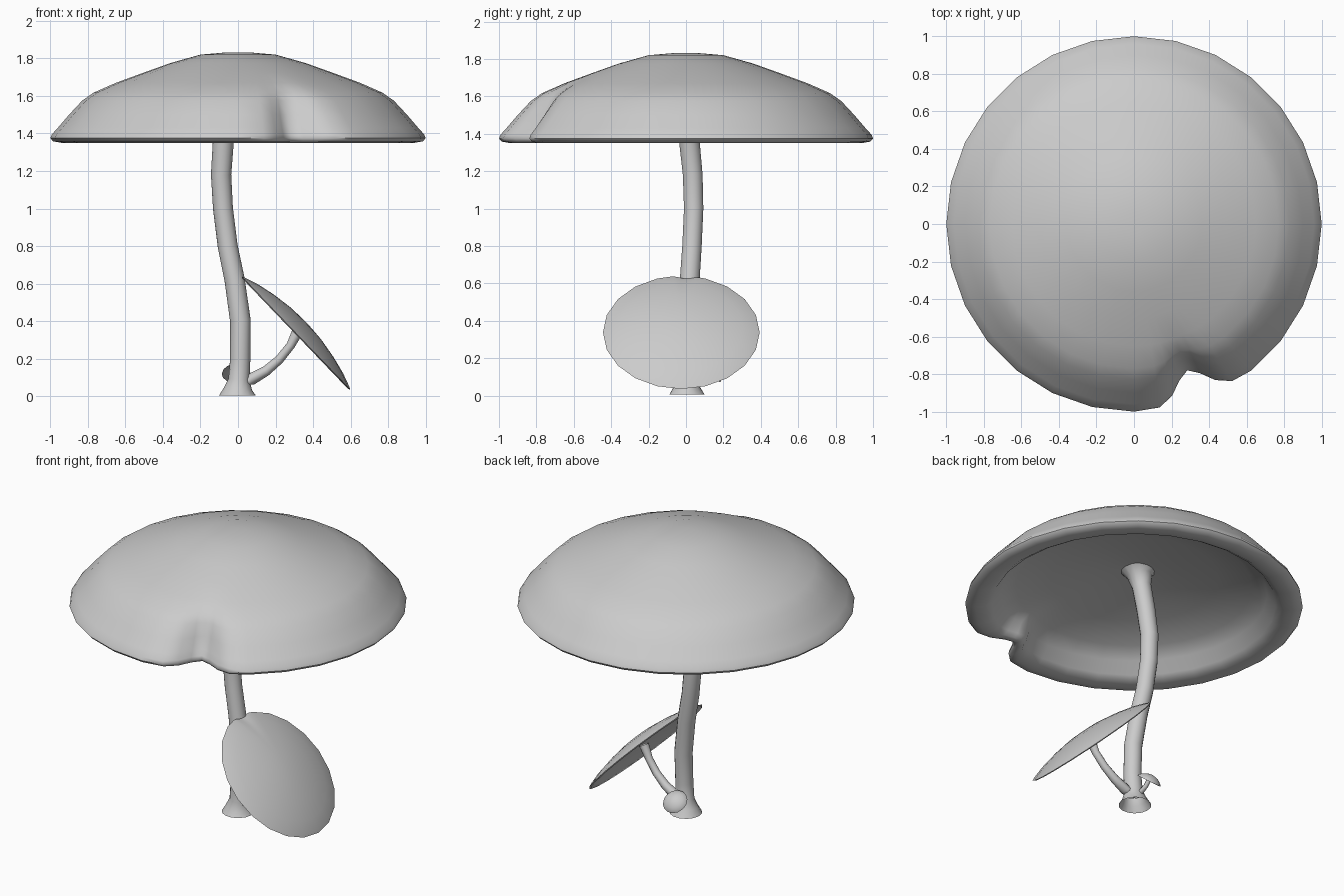
import bpy, bmesh, math
from mathutils import Vector, Matrix

if "Cube" in bpy.data.objects:
    bpy.data.objects.remove(bpy.data.objects["Cube"])


def finish(bm, name, angle=60):
    bmesh.ops.remove_doubles(bm, verts=bm.verts, dist=1e-5)
    bmesh.ops.recalc_face_normals(bm, faces=bm.faces)
    me = bpy.data.meshes.new(name)
    bm.to_mesh(me)
    bm.free()
    ob = bpy.data.objects.new(name, me)
    bpy.context.collection.objects.link(ob)
    bpy.ops.object.select_all(action='DESELECT')
    ob.select_set(True)
    bpy.context.view_layer.objects.active = ob
    bpy.ops.object.shade_smooth_by_angle(angle=math.radians(angle))
    return ob


def bridge(bm, rings):
    n = len(rings[0])
    for a, b in zip(rings, rings[1:]):
        for i in range(n):
            j = (i + 1) % n
            bm.faces.new((a[i], a[j], b[j], b[i]))


def cap(name, profile, segs, centre=(0, 0, 0), normal=(0, 0, 1), notch=None):
    """Lathe a profile (top to underside) and pull in one notch: (angle, width, depth)."""
    angles = [360 * i / segs for i in range(segs)]
    if notch:
        a0, w, depth = notch
        angles = [a for a in angles if abs((a - a0 + 180) % 360 - 180) > 2 * w]
        angles = sorted(angles + [(a0 + w * k) % 360 for k in (-1.6, -1, -.5, 0, .5, 1, 1.6)])
    R = max(p[0] for p in profile)
    rot = Vector(normal).to_track_quat('Z', 'Y').to_matrix().to_4x4()
    mat = Matrix.Translation(centre) @ (rot if normal != (0, 0, 1) else Matrix())
    bm = bmesh.new()
    rings = []
    for r, z in profile:
        ring = []
        for a in angles:
            s = 1
            if notch:
                t = min(1, max(0, (r / R - 0.6) / 0.4))
                d = (a - a0 + 180) % 360 - 180
                s -= depth * math.exp(-(d / w) ** 2) * t * t * (3 - 2 * t)
            th = math.radians(a)
            ring.append(bm.verts.new(mat @ Vector((r * s * math.cos(th), r * s * math.sin(th), z))))
        rings.append(ring)
    bridge(bm, rings)
    bm.faces.new(rings[0])
    bm.faces.new(rings[-1])
    return finish(bm, name)


def stem(name, pts, sides=14):
    """Tube through (x, y, z, radius) points; the first ring stays level."""
    bm = bmesh.new()
    P = [Vector(p[:3]) for p in pts]
    rings = []
    for i, p in enumerate(P):
        tan = (P[min(i + 1, len(P) - 1)] - P[max(i - 1, 0)]).normalized()
        if i == 0:
            tan = Vector((0, 0, 1))
        u = Vector((0, 1, 0)).cross(tan)
        u = u.normalized() if u.length > .1 else Vector((1, 0, 0))
        v = tan.cross(u)
        rings.append([bm.verts.new(p + pts[i][3] * (u * math.cos(t) + v * math.sin(t)))
                      for t in (2 * math.pi * k / sides for k in range(sides))])
    bridge(bm, rings)
    return finish(bm, name)


# large mushroom
cap("large_cap",
    [(.06, 1.832), (.2, 1.82), (.36, 1.775), (.5, 1.725), (.65, 1.67), (.77, 1.617), (.83, 1.575),
     (.9, 1.5), (.96, 1.43), (.992, 1.395), (1.0, 1.375), (.985, 1.358), (.94, 1.35), (.88, 1.355),
     (.84, 1.38), (.79, 1.45), (.7, 1.5), (.5, 1.555), (.25, 1.595), (.06, 1.62)],
    28, notch=(290, 7.5, .17))
stem("large_stem",
     [(-.003, .005, .005, .097), (0, .003, .04, .075), (.005, .002, .09, .056), (.012, 0, .2, .054),
      (.013, .007, .4, .055), (-.018, .02, .62, .054), (-.055, .032, .8, .053), (-.08, .041, 1.0, .053),
      (-.09, .036, 1.18, .054), (-.078, .018, 1.36, .056), (-.055, .005, 1.52, .058),
      (-.045, 0, 1.59, .075), (-.042, 0, 1.625, .11)])

# medium tilted mushroom
cap("medium_cap",
    [(.03, .075), (.12, .07), (.23, .053), (.33, .03), (.4, .006), (.419, -.003), (.41, -.009),
     (.37, -.004), (.28, .012), (.15, .025), (.03, .03)],
    20, centre=(.31, -.025, .34), normal=(.722, 0, .692), notch=(87, 6, .05))
stem("medium_stem",
     [(.02, 0, .06, .03), (.07, 0, .09, .032), (.15, -.003, .135, .027), (.22, -.01, .195, .024),
      (.28, -.018, .27, .023), (.32, -.022, .35, .03)], 10)

# tiny mushroom at the back
cap("tiny_cap",
    [(.008, .034), (.03, .03), (.055, .018), (.073, .002), (.077, -.006), (.07, -.007),
     (.04, .004), (.008, .01)],
    14, centre=(-.01, .13, .125), normal=(-.04, .64, .77))
stem("tiny_stem", [(0, .02, .055, .02), (-.003, .06, .07, .017), (-.007, .1, .095, .014),
                   (-.01, .135, .135, .015)], 8)
